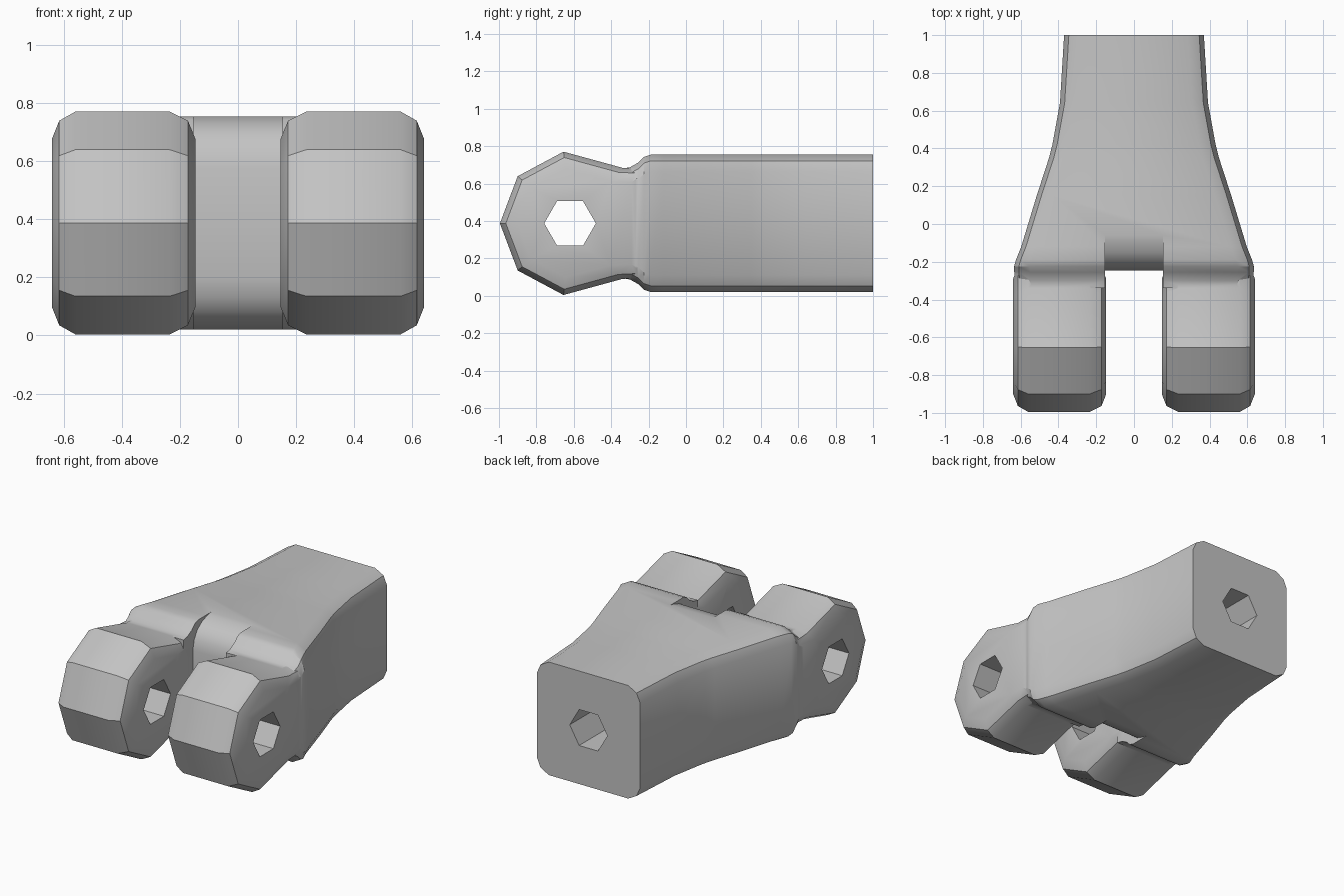
import bpy, bmesh, math

if "Cube" in bpy.data.objects:
    bpy.data.objects.remove(bpy.data.objects["Cube"])

grey = bpy.data.materials.new("plain_grey")
grey.diffuse_color = (0.55, 0.55, 0.55, 1)
grey.use_nodes = True
grey.node_tree.nodes["Principled BSDF"].inputs["Base Color"].default_value = grey.diffuse_color
MID = 0.387  # height of the centre line


def loft(name, rings):
    """Skin equal-length rings of points and cap both ends."""
    bm = bmesh.new()
    loops = [[bm.verts.new(p) for p in r] for r in rings]
    n = len(loops[0])
    for a, b in zip(loops, loops[1:]):
        for i in range(n):
            j = (i + 1) % n
            bm.faces.new((a[i], a[j], b[j], b[i]))
    bm.faces.new(loops[0])
    bm.faces.new(loops[-1])
    bmesh.ops.recalc_face_normals(bm, faces=bm.faces)
    me = bpy.data.meshes.new(name)
    bm.to_mesh(me)
    bm.free()
    ob = bpy.data.objects.new(name, me)
    bpy.context.collection.objects.link(ob)
    me.materials.append(grey)
    return ob


def combine(target, tool, operation):
    """Apply a boolean and remove the tool."""
    mod = target.modifiers.new("bool", 'BOOLEAN')
    mod.operation, mod.object, mod.solver = operation, tool, 'EXACT'
    bpy.context.view_layer.objects.active = target
    bpy.ops.object.modifier_apply(modifier=mod.name)
    bpy.data.objects.remove(tool)


def hexagon(r):
    return [(r * math.cos(k * math.pi / 3), r * math.sin(k * math.pi / 3)) for k in range(6)]


def section(y, hx, hz):
    """Rectangle across the arm with two-step chamfered corners."""
    q = [(hx, hz - .09), (hx - .025, hz - .033), (hx - .085, hz)]
    pts = q + [(-x, z) for x, z in reversed(q)]
    pts += [(-x, -z) for x, z in q] + [(x, -z) for x, z in reversed(q)]
    return [(x, y, MID + z) for x, z in pts]


# Flared arm body
body = loft("fork_arm", [section(*s) for s in (
    (-.34, .628, .293), (-.30, .63, .30), (-.255, .634, .325), (-.225, .635, .355),
    (-.19, .625, .367), (-.12, .597, .367), (.15, .515, .367), (.35, .45, .367),
    (.42, .432, .367), (.64, .392, .367), (1.0, .37, .367))])

# Slot between the lugs, with a rounded web behind it
half = [(-1.2, .6), (-.04, .6), (-.04, .37), (-.09, .362), (-.15, .342),
        (-.20, .305), (-.23, .255), (-.245, .19)]
slot = half + [(y, -z) for y, z in reversed(half)]
combine(body, loft("slot_cutter", [[(x, y, MID + z) for y, z in slot]
                                   for x in (-.153, .153)]), 'DIFFERENCE')

# Faceted lugs with chamfered rims
upper = [(-.90, .252), (-.655, .383), (-.34, .297), (-.19, .29)]
outline = [(-.995, 0)] + upper + [(y, -z) for y, z in reversed(upper)]
rim = [(.147, .09), (.172, .03), (.235, 0), (.56, 0), (.615, .03), (.64, .09)]
for side in (-1, 1):
    rings = []
    for x, inset in rim:
        f = 1 - inset / .37
        rings.append([(side * x, -.605 + (y + .605) * f, MID + z * f) for y, z in outline])
    combine(body, loft("lug", rings), 'UNION')

# Hexagonal pin hole through both lugs
combine(body, loft("pin_cutter", [[(x, -.62 + u, MID + v) for u, v in hexagon(.138)]
                                  for x in (-.8, .8)]), 'DIFFERENCE')

# Blind hexagonal socket in the rear face
combine(body, loft("socket_cutter", [[(u, y, MID + v) for u, v in hexagon(.135)]
                                     for y in (.45, 1.2)]), 'DIFFERENCE')

# Smooth shading with crisp facets
bpy.ops.object.select_all(action='DESELECT')
body.select_set(True)
bpy.context.view_layer.objects.active = body
bpy.ops.object.shade_smooth_by_angle(angle=math.radians(30))
